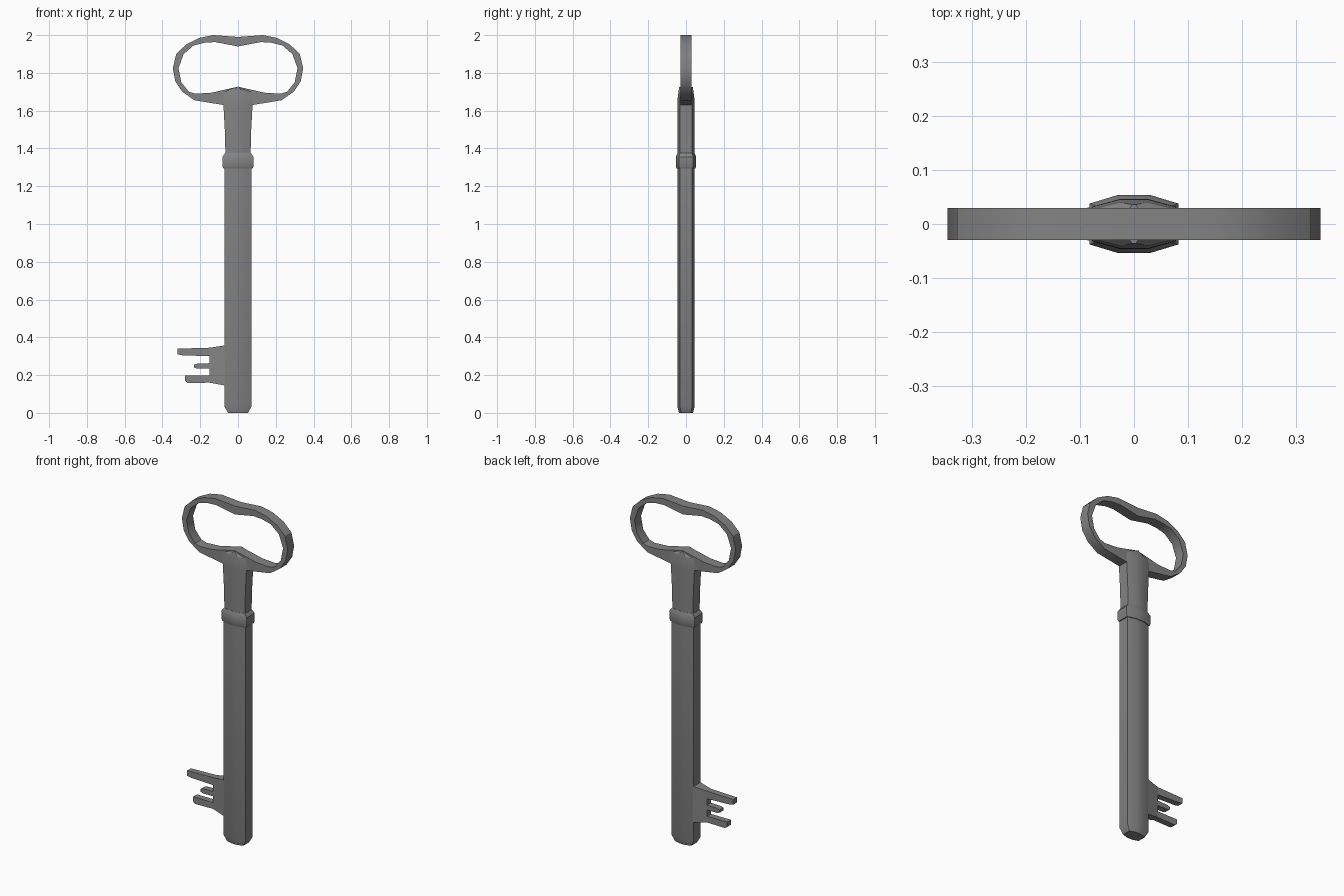
import bpy
import bmesh
from math import radians

cube = bpy.data.objects.get("Cube")
if cube:
    bpy.data.objects.remove(cube, do_unlink=True)

# Single dull grey metal
metal = bpy.data.materials.new("grey_iron")
metal.use_nodes = True
grey = (0.23, 0.23, 0.23, 1)
metal.diffuse_color = grey
metal.node_tree.nodes["Principled BSDF"].inputs["Base Color"].default_value = grey


def finish(name, bm):
    """Turn a bmesh into a smooth-shaded object with sharp edges kept."""
    bmesh.ops.recalc_face_normals(bm, faces=bm.faces)
    mesh = bpy.data.meshes.new(name)
    bm.to_mesh(mesh)
    bm.free()
    mesh.materials.append(metal)
    obj = bpy.data.objects.new(name, mesh)
    bpy.context.collection.objects.link(obj)
    bpy.ops.object.select_all(action="DESELECT")
    obj.select_set(True)
    bpy.context.view_layer.objects.active = obj
    bpy.ops.object.shade_smooth_by_angle(angle=radians(32))
    return obj


def section(bm, z, w, d):
    """Eight-sided flattened section: half width w, half depth d."""
    fx, sy = w * 0.35, d * 0.7
    front = [(-w, -sy), (-fx, -d), (fx, -d), (w, -sy)]
    points = front + [(-x, -y) for x, y in front]
    return [bm.verts.new((x, y, z)) for x, y in points]


def loft(name, rows):
    bm = bmesh.new()
    loops = [section(bm, *row) for row in rows]
    for a, b in zip(loops, loops[1:]):
        for i in range(len(a)):
            j = (i + 1) % len(a)
            bm.faces.new((a[i], a[j], b[j], b[i]))
    bm.faces.new(loops[0])
    bm.faces.new(loops[-1])
    return finish(name, bm)


def prism(name, outline, depth):
    """Front outline extruded both ways; depth(x) is the half thickness."""
    bm = bmesh.new()
    front = [bm.verts.new((x, -depth(x), z)) for x, z in outline]
    back = [bm.verts.new((x, depth(x), z)) for x, z in outline]
    bm.faces.new(front)
    bm.faces.new(back)
    for i in range(len(front)):
        j = (i + 1) % len(front)
        bm.faces.new((front[i], front[j], back[j], back[i]))
    return finish(name, bm)


# Shaft with chamfered tip, collar, and neck rising into the bow
loft("shaft", [(0, 0.053, 0.037), (0.035, 0.072, 0.046), (1.31, 0.072, 0.046)])
loft("collar", [(1.295, 0.077, 0.05), (1.305, 0.082, 0.054),
                (1.355, 0.082, 0.054), (1.375, 0.068, 0.046)])
loft("neck", [(1.35, 0.066, 0.045), (1.5, 0.070, 0.045), (1.63, 0.077, 0.046),
              (1.66, 0.078, 0.045), (1.70, 0.074, 0.040), (1.725, 0.01, 0.036)])

# Bow: a flat ring, half outlines mirrored across x
outer = [(0, 1.99), (0.13, 2.0), (0.205, 1.985), (0.275, 1.95), (0.327, 1.90),
         (0.345, 1.825), (0.332, 1.755), (0.295, 1.70), (0.23, 1.655),
         (0.077, 1.63), (0, 1.63)]
inner = [(0, 1.94), (0.12, 1.963), (0.175, 1.96), (0.235, 1.945), (0.288, 1.90),
         (0.315, 1.825), (0.3, 1.75), (0.26, 1.70), (0.225, 1.69),
         (0.14, 1.695), (0, 1.727)]


def mirrored(half):
    return half + [(-x, z) for x, z in half[-2:0:-1]]


bm = bmesh.new()
rails = [[bm.verts.new((x, y, z)) for x, z in mirrored(half)]
         for half, y in ((outer, -0.03), (inner, -0.03), (inner, 0.03), (outer, 0.03))]
for k in range(4):
    a, b = rails[k], rails[(k + 1) % 4]
    for i in range(len(a)):
        j = (i + 1) % len(a)
        bm.faces.new((a[i], a[j], b[j], b[i]))
finish("bow", bm)


# Bit: a web thinning away from the shaft, then three teeth
def web_depth(x):
    return 0.018 + 0.015 * (x + 0.15) / 0.08


def tooth_depth(x):
    return 0.018


prism("bit_web", [(-0.07, 0.357), (-0.15, 0.345), (-0.15, 0.16), (-0.07, 0.145)],
      web_depth)
prism("upper_tooth", [(-0.15, 0.345), (-0.32, 0.34), (-0.32, 0.31),
                      (-0.295, 0.305), (-0.15, 0.30)], tooth_depth)
prism("middle_tooth", [(-0.15, 0.263), (-0.215, 0.261), (-0.232, 0.255),
                       (-0.232, 0.24), (-0.215, 0.234), (-0.15, 0.234)], tooth_depth)
prism("lower_tooth", [(-0.15, 0.197), (-0.28, 0.197), (-0.28, 0.168),
                      (-0.265, 0.158), (-0.15, 0.16)], tooth_depth)
